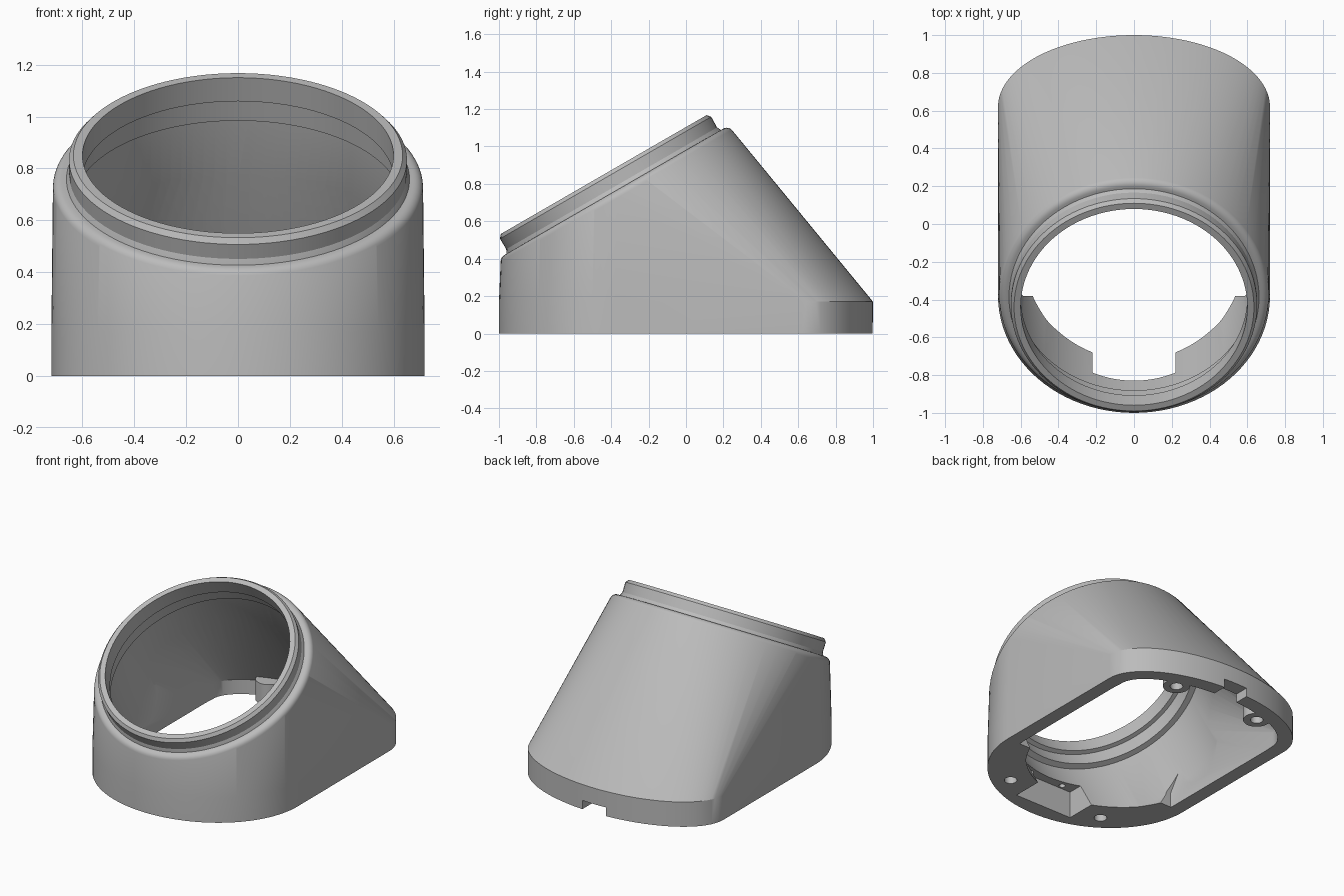
import bpy, bmesh, math
from mathutils import Vector, Matrix

cube = bpy.data.objects.get("Cube")
if cube:
    bpy.data.objects.remove(cube, do_unlink=True)

SEG = 96
TILT = Matrix.Translation((0, -0.44, 0.85)) @ Matrix.Rotation(math.radians(30), 4, 'X')

mat = bpy.data.materials.new("plain_grey")
mat.use_nodes = True
mat.diffuse_color = (0.5, 0.5, 0.5, 1)
mat.node_tree.nodes["Principled BSDF"].inputs["Base Color"].default_value = (0.5, 0.5, 0.5, 1)


def make(name, bm):
    bmesh.ops.recalc_face_normals(bm, faces=bm.faces[:])
    mesh = bpy.data.meshes.new(name)
    bm.to_mesh(mesh)
    bm.free()
    mesh.materials.append(mat)
    ob = bpy.data.objects.new(name, mesh)
    bpy.context.collection.objects.link(ob)
    return ob


def footprint(inset, z):
    """Elliptical front, straight sides, shallow elliptical back."""
    r, front, back, pts = 0.72 - inset, 0.62 - inset, 0.38 - inset, []
    for i in range(SEG // 2 + 1):
        a = math.tau * i / SEG
        pts.append(Vector((r * math.cos(a), 0.62 + back * math.sin(a), z)))
        pts.append(Vector((-r * math.cos(a), -0.38 - front * math.sin(a), z)))
    return pts


def tilted_circle(r, s):
    return [TILT @ Vector((r * math.cos(a), r * math.sin(a), s))
            for a in (math.tau * i / SEG for i in range(SEG))]


def hull(name, pts):
    bm = bmesh.new()
    verts = [bm.verts.new(p) for p in pts]
    res = bmesh.ops.convex_hull(bm, input=verts)
    junk = {g for g in res["geom_interior"] + res["geom_unused"]
            if isinstance(g, bmesh.types.BMVert)}
    bmesh.ops.delete(bm, geom=list(junk), context='VERTS')
    bmesh.ops.dissolve_limit(bm, angle_limit=0.001, verts=bm.verts[:], edges=bm.edges[:])
    return make(name, bm)


def revolve(name, profile, matrix=TILT):
    """Capped stack of rings (radius, height) about the local z axis."""
    bm = bmesh.new()
    rings = []
    for r, s in profile:
        rings.append([bm.verts.new(matrix @ Vector((r * math.cos(a), r * math.sin(a), s)))
                      for a in (math.tau * i / SEG for i in range(SEG))])
    for lo, hi in zip(rings, rings[1:]):
        for i in range(SEG):
            j = (i + 1) % SEG
            bm.faces.new((lo[i], lo[j], hi[j], hi[i]))
    bm.faces.new(rings[0][::-1])
    bm.faces.new(rings[-1])
    return make(name, bm)


def cylinder(name, x, y, r, z0, z1):
    return revolve(name, [(r, z0), (r, z1)], Matrix.Translation((x, y, 0)))


def box(name, x0, x1, y0, y1, z0, z1):
    bm = bmesh.new()
    bmesh.ops.create_cube(bm, size=1)
    bmesh.ops.scale(bm, vec=(x1 - x0, y1 - y0, z1 - z0), verts=bm.verts[:])
    bmesh.ops.translate(bm, vec=((x0 + x1) / 2, (y0 + y1) / 2, (z0 + z1) / 2), verts=bm.verts[:])
    return make(name, bm)


def combine(ob, tool, operation):
    """Boolean that is baked at once, so no helper objects remain."""
    mod = ob.modifiers.new("cut", 'BOOLEAN')
    mod.operation, mod.solver, mod.object = operation, 'EXACT', tool
    bpy.context.view_layer.update()
    graph = bpy.context.evaluated_depsgraph_get()
    mesh = bpy.data.meshes.new_from_object(ob.evaluated_get(graph))
    ob.modifiers.clear()
    ob.data = mesh
    bpy.data.objects.remove(tool, do_unlink=True)


# Outer shell with a rounded shoulder below the collar
shoulder = []
for i in range(7):
    a = math.radians(15 * i)
    shoulder += tilted_circle(0.675 + 0.039 * math.cos(a), -0.145 + 0.038 * math.sin(a))
body = hull("angled_housing", footprint(0, 0) + footprint(0, 0.17) + shoulder)

# Tilted collar with a chamfered rim and a shallow groove at its foot
combine(body, revolve("collar", [(0.66, -0.18), (0.667, -0.12), (0.661, -0.105), (0.651, -0.085),
                                 (0.652, -0.02), (0.635, 0)]), 'UNION')

# Stepped round bore, running down through the floor
combine(body, revolve("bore", [(0.61, -1.35), (0.61, -0.95), (0.67, -0.7), (0.67, -0.21),
                               (0.63, -0.209), (0.63, -0.106), (0.6, -0.105), (0.6, 0.1)]),
        'DIFFERENCE')

# Hollow rear behind the bore, leaving a solid floor at the front
rear = [p for p in footprint(0.1, -0.05) + footprint(0.1, 0.1) if p.y > -0.4]
rear += [p for p in tilted_circle(0.665, -0.445) if p.y > -0.225]
combine(body, hull("rear_cavity", rear), 'DIFFERENCE')

# Rear screw bosses
for sx in (1, -1):
    combine(body, cylinder("boss", sx * 0.33, 0.81, 0.085, 0, 0.14), 'UNION')

# Underside pocket, cable notch and screw holes
combine(body, box("pocket", -0.22, 0.22, -0.89, -0.5, -0.05, 0.185), 'DIFFERENCE')
combine(body, box("cable_notch", -0.09, 0.09, 0.8, 1.1, -0.05, 0.06), 'DIFFERENCE')
for x, y, r, top in ((0.37, -0.77, 0.04, 0.1), (0.33, 0.81, 0.04, 0.1),
                     (0.13, -0.86, 0.02, 0.22)):
    for sx in (1, -1):
        combine(body, cylinder("hole", sx * x, y, r, -0.05, top), 'DIFFERENCE')

# Shading
bpy.context.view_layer.update()
bpy.context.view_layer.objects.active = body
body.select_set(True)
with bpy.context.temp_override(object=body, active_object=body, selected_objects=[body],
                               selected_editable_objects=[body]):
    bpy.ops.object.shade_smooth_by_angle(angle=math.radians(25))
